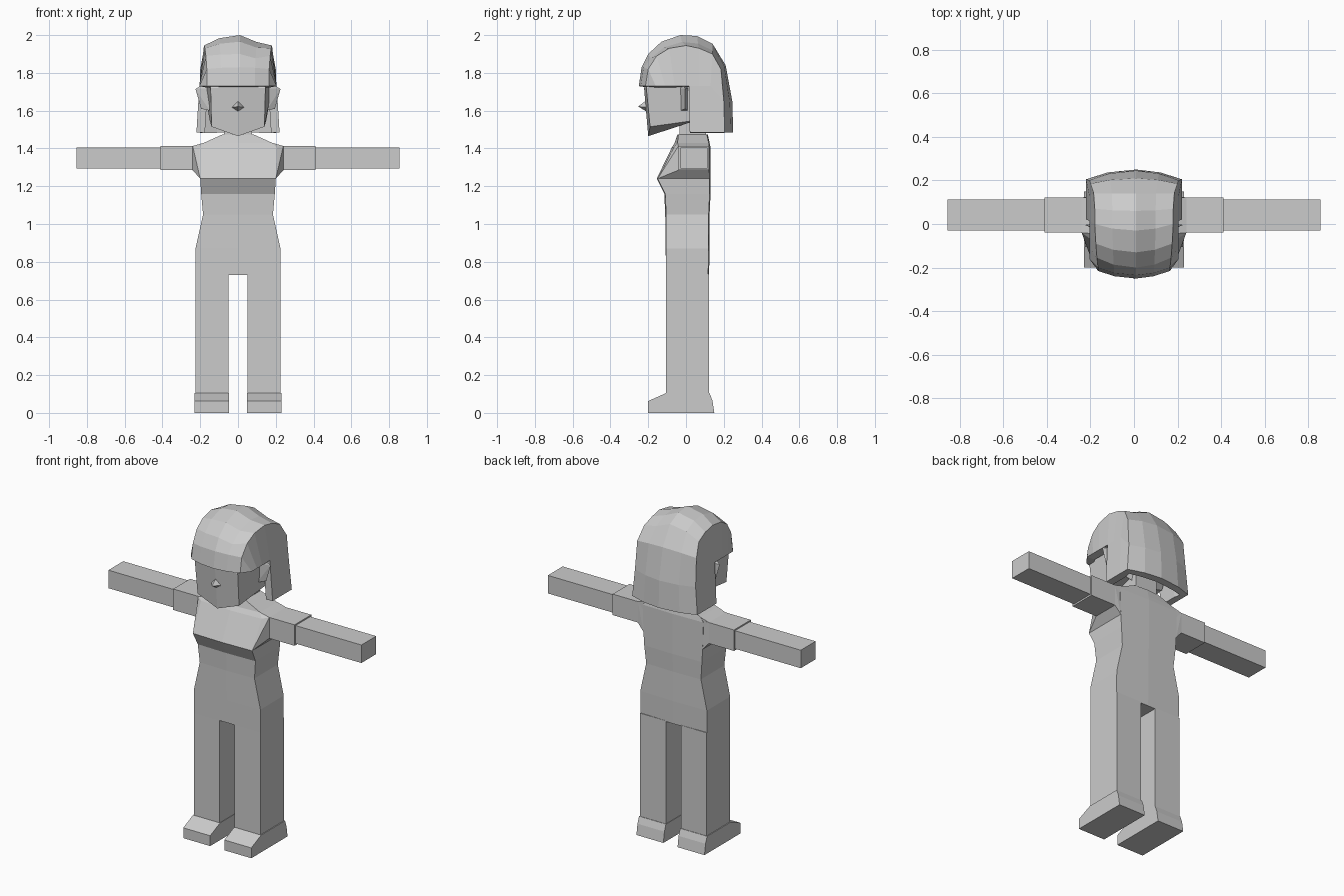
import bpy, bmesh
from mathutils import Vector

if "Cube" in bpy.data.objects:
    bpy.data.objects.remove(bpy.data.objects["Cube"])

grey = bpy.data.materials.new("plain_grey")
grey.diffuse_color = (0.6, 0.6, 0.6, 1)
grey.use_nodes = True
grey.node_tree.nodes["Principled BSDF"].inputs["Base Color"].default_value = grey.diffuse_color


def finish(name, bm):
    bmesh.ops.recalc_face_normals(bm, faces=bm.faces)
    mesh = bpy.data.meshes.new(name)
    bm.to_mesh(mesh)
    bm.free()
    mesh.materials.append(grey)
    ob = bpy.data.objects.new(name, mesh)
    bpy.context.collection.objects.link(ob)
    return ob


def hull(name, points):
    """Convex solid around a few corner points."""
    bm = bmesh.new()
    verts = [bm.verts.new(p) for p in points]
    bmesh.ops.convex_hull(bm, input=verts)
    bmesh.ops.dissolve_limit(bm, angle_limit=0.02, verts=bm.verts, edges=bm.edges)
    return finish(name, bm)


def box(name, x, y, z):
    return hull(name, [(a, b, c) for a in x for b in y for c in z])


def loft(name, rings):
    """Closed solid through rings with equal point counts."""
    bm = bmesh.new()
    loops = [[bm.verts.new(p) for p in ring] for ring in rings]
    n = len(loops[0])
    for a, b in zip(loops, loops[1:]):
        for i in range(n):
            j = (i + 1) % n
            bm.faces.new((a[i], a[j], b[j], b[i]))
    bm.faces.new(loops[0])
    bm.faces.new(loops[-1])
    return finish(name, bm)


# torso: height, half width, front side y, front centre y, back y
torso = [
    (0.73, 0.225, -0.105, -0.105, 0.122),
    (0.87, 0.225, -0.105, -0.108, 0.125),
    (1.05, 0.185, -0.105, -0.110, 0.125),
    (1.16, 0.195, -0.110, -0.115, 0.130),
    (1.24, 0.200, -0.150, -0.155, 0.130),
    (1.405, 0.205, -0.065, -0.075, 0.130),
    (1.43, 0.180, -0.045, -0.060, 0.125),
    (1.475, 0.080, -0.040, -0.045, 0.115),
]
loft("torso", [[(-w, f, z), (0, c, z), (w, f, z), (w, b - 0.005, z), (0, b, z), (-w, b - 0.005, z)]
               for z, w, f, c, b in torso])
box("neck", (-0.075, 0.075), (-0.035, 0.105), (1.44, 1.56))

for s, side in ((-1, "left"), (1, "right")):
    # legs and feet
    box(side + "_leg", (s * 0.05, s * 0.225), (-0.105, 0.122), (0.1, 0.735))
    foot = [(-0.2, 0), (-0.2, 0.063), (-0.105, 0.105), (0.125, 0.105), (0.14, 0.065), (0.15, 0)]
    hull(side + "_foot", [(s * x, y, z) for x in (0.048, 0.23) for y, z in foot])
    # shoulders and arms
    hull(side + "_shoulder", [(s * x, y, z) for x, y, z in (
        (0.20, -0.15, 1.24), (0.205, -0.065, 1.405), (0.24, -0.04, 1.285), (0.24, -0.04, 1.413),
        (0.24, 0.122, 1.285), (0.24, 0.122, 1.413), (0.2, 0.125, 1.24), (0.18, 0.12, 1.43),
        (0.18, -0.045, 1.43))])
    box(side + "_upper_arm", (s * 0.2, s * 0.41), (-0.04, 0.122), (1.285, 1.413))
    box(side + "_forearm", (s * 0.4, s * 0.855), (-0.03, 0.113), (1.295, 1.405))
    # ears
    hull(side + "_ear", [(s * x, y, z) for x, y, z in (
        (0.15, -0.035, 1.72), (0.15, -0.03, 1.6), (0.225, -0.005, 1.715), (0.2, -0.01, 1.73),
        (0.195, -0.005, 1.61), (0.15, 0.015, 1.72), (0.15, 0.01, 1.6))])

# head: front side, front centre, back side, back centre on each ring
head = [
    ((0.14, -0.19, 1.515), (0, -0.20, 1.465), (0.15, 0.06, 1.55), (0, 0.08, 1.505)),
    ((0.145, -0.21, 1.72), (0, -0.222, 1.72), (0.18, 0.10, 1.72), (0, 0.15, 1.72)),
    ((0.12, -0.14, 1.88), (0, -0.15, 1.89), (0.13, 0.10, 1.87), (0, 0.13, 1.88)),
]


def mirror(p):
    return (-p[0], p[1], p[2])


loft("head", [[mirror(f), fc, f, b, bc, mirror(b)] for f, fc, b, bc in head])
hull("nose", [(-0.036, -0.205, 1.617), (0.036, -0.205, 1.617), (0, -0.21, 1.655),
              (0, -0.2, 1.59), (0, -0.253, 1.622)])

# hair: centre line (y, z) and outer ridge (x, y, z) from fringe to nape
centre = [(-0.25, 1.73), (-0.235, 1.83), (-0.2, 1.9), (-0.13, 1.965), (-0.03, 2.0),
          (0.06, 1.995), (0.14, 1.955), (0.21, 1.84), (0.245, 1.65), (0.25, 1.485)]
ridge = [(0.165, -0.215, 1.73), (0.165, -0.2, 1.82), (0.17, -0.155, 1.89), (0.175, -0.09, 1.93),
         (0.18, 0.0, 1.945), (0.18, 0.07, 1.93), (0.185, 0.14, 1.9), (0.2, 0.185, 1.82),
         (0.205, 0.2, 1.65), (0.22, 0.205, 1.485)]
bm = bmesh.new()
mid_line = [bm.verts.new((0.01, y, z)) for y, z in centre]
for s in (-1, 1):
    edge = [bm.verts.new((s * x, y, z)) for x, y, z in ridge]
    half = []
    for i, (c, e) in enumerate(zip(centre, ridge)):
        p = Vector((0, *c)).lerp(Vector(e), 0.3)
        dip = 0.02 if s > 0 and 2 <= i <= 6 else 0  # parting on one side
        half.append(bm.verts.new((s * e[0] * 0.55, p.y, p.z - dip)))
    for a, b in ((mid_line, half), (half, edge)):
        for i in range(9):
            bm.faces.new((a[i], a[i + 1], b[i + 1], b[i]))
    # side panel above the ear and the long lock behind it
    m = {i: bm.verts.new((s * 0.205, y, 1.73))
         for i, y in zip(range(1, 7), (-0.16, -0.11, -0.06, 0.015, 0.07, 0.13))}
    low = {i: bm.verts.new((s * 0.22, y, 1.485)) for i, y in zip((4, 5, 6), (0.02, 0.075, 0.14))}
    bm.faces.new((edge[0], edge[1], m[1]))
    for i in range(1, 6):
        bm.faces.new((edge[i], edge[i + 1], m[i + 1], m[i]))
    bm.faces.new((edge[6], edge[7], edge[8], m[6]))
    for i in (4, 5):
        bm.faces.new((m[i], m[i + 1], low[i + 1], low[i]))
    bm.faces.new((m[6], edge[8], edge[9], low[6]))
hair = finish("hair", bm)
shell = hair.modifiers.new("thickness", 'SOLIDIFY')
shell.thickness = 0.045
shell.offset = -1
